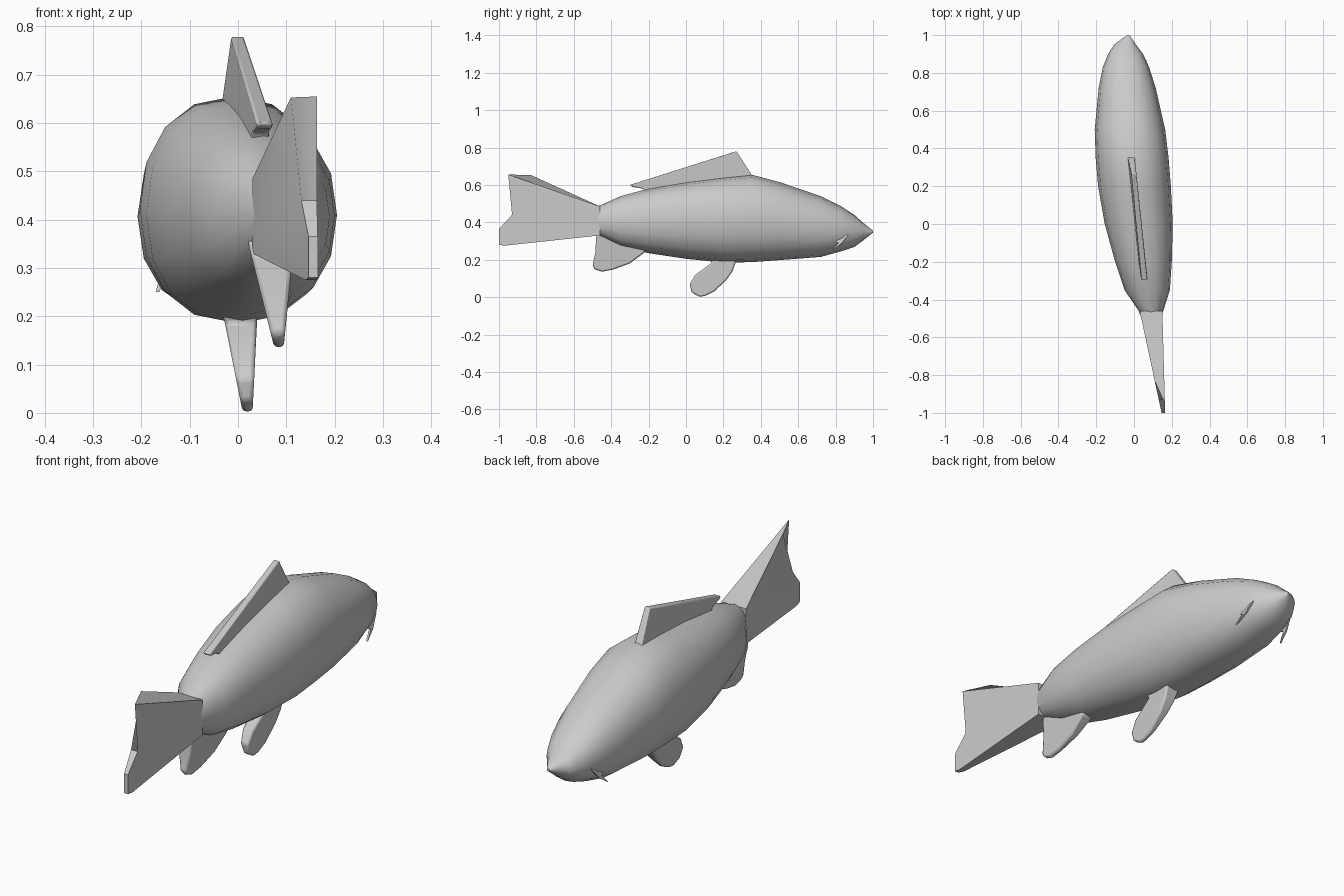
import bpy, bmesh
from math import sin, cos, tau, copysign

if "Cube" in bpy.data.objects:
    bpy.data.objects.remove(bpy.data.objects["Cube"])


def finish(name, bm, bevel=0.0):
    bmesh.ops.recalc_face_normals(bm, faces=bm.faces)
    mesh = bpy.data.meshes.new(name)
    bm.to_mesh(mesh)
    bm.free()
    ob = bpy.data.objects.new(name, mesh)
    bpy.context.collection.objects.link(ob)
    if bevel:
        mod = ob.modifiers.new("Rounded rim", 'BEVEL')
        mod.width = bevel
        mod.segments = 2
    bpy.ops.object.select_all(action='DESELECT')
    ob.select_set(True)
    bpy.context.view_layer.objects.active = ob
    bpy.ops.object.shade_smooth_by_angle(angle=0.6)
    return ob


def loft(name, sections, sides=16, power=2.2):
    """Rings along y: (y, left x, right x, bottom z, top z)."""
    bm = bmesh.new()
    rings = []
    for y, x0, x1, z0, z1 in sections:
        ring = []
        for i in range(sides):
            c, s = cos(tau * i / sides), sin(tau * i / sides)
            c = copysign(abs(c) ** (2 / power), c)
            s = copysign(abs(s) ** (2 / power), s)
            ring.append(bm.verts.new(((x0 + x1) / 2 + c * (x1 - x0) / 2, y,
                                      (z0 + z1) / 2 + s * (z1 - z0) / 2)))
        rings.append(ring)
    for a, b in zip(rings, rings[1:]):
        for i in range(sides):
            j = (i + 1) % sides
            bm.faces.new((a[i], a[j], b[j], b[i]))
    bm.faces.new(rings[0])
    bm.faces.new(rings[-1])
    return finish(name, bm)


def fin(name, left, right, left_x, right_x, bevel=0.0):
    """Slab between two (y, z) outlines; x of each side is a function of (y, z)."""
    bm = bmesh.new()
    a = [bm.verts.new((left_x(y, z), y, z)) for y, z in left]
    b = [bm.verts.new((right_x(y, z), y, z)) for y, z in right]
    bm.faces.new(a)
    bm.faces.new(b)
    for i in range(len(a)):
        j = (i + 1) % len(a)
        bm.faces.new((a[i], a[j], b[j], b[i]))
    return finish(name, bm, bevel)


# Body, slightly curved sideways
loft("body", [
    (-0.49, 0.04, 0.145, 0.335, 0.48),
    (-0.46, 0.025, 0.155, 0.325, 0.49),
    (-0.35, -0.05, 0.19, 0.27, 0.54),
    (-0.20, -0.10, 0.20, 0.235, 0.58),
    (0.00, -0.155, 0.205, 0.205, 0.615),
    (0.20, -0.19, 0.195, 0.185, 0.64),
    (0.35, -0.203, 0.183, 0.187, 0.655),
    (0.50, -0.208, 0.165, 0.198, 0.615),
    (0.72, -0.187, 0.115, 0.215, 0.54),
    (0.83, -0.165, 0.08, 0.245, 0.485),
    (0.90, -0.137, 0.048, 0.268, 0.44),
    (0.95, -0.105, 0.01, 0.305, 0.395),
    (1.00, -0.037, -0.023, 0.345, 0.355),
])

# Tail fin, a wedge thinning toward the rear
rear = [(-0.93, 0.44), (-1.0, 0.365), (-1.0, 0.28), (-0.97, 0.275), (-0.46, 0.33)]
fin("tail_fin",
    [(-0.46, 0.485), (-0.83, 0.653)] + rear,
    [(-0.46, 0.485), (-0.95, 0.655)] + rear,
    lambda y, z: 0.03 + (-0.46 - y) * 0.215,
    lambda y, z: 0.15 + (-0.46 - y) * 0.028)

# Dorsal fin
dorsal = [(0.38, 0.60), (0.35, 0.655), (0.27, 0.78), (-0.30, 0.60),
          (-0.29, 0.59), (-0.23, 0.58), (-0.20, 0.54)]
fin("dorsal_fin", dorsal, dorsal,
    lambda y, z: -0.032 + (0.35 - y) * 0.115 + (z - 0.655) * 0.07,
    lambda y, z: 0.004 + (0.35 - y) * 0.105 + (z - 0.655) * 0.0,
    0.005)

# Pelvic fin
pelvic = [(0.12, 0.23), (0.14, 0.185), (0.05, 0.12), (0.02, 0.07), (0.03, 0.025),
          (0.07, 0.002), (0.10, 0.006), (0.15, 0.03), (0.215, 0.09),
          (0.25, 0.14), (0.265, 0.185), (0.28, 0.23)]
fin("pelvic_fin", pelvic, pelvic,
    lambda y, z: 0.01 - z * 0.2,
    lambda y, z: 0.03 + z * 0.05, 0.008)

# Anal fin
anal = [(-0.44, 0.36), (-0.48, 0.325), (-0.485, 0.24), (-0.50, 0.165),
        (-0.485, 0.148), (-0.45, 0.136), (-0.39, 0.147), (-0.30, 0.18),
        (-0.22, 0.24), (-0.20, 0.30)]
fin("anal_fin", anal, anal,
    lambda y, z: 0.074 - (z - 0.14) * 0.25,
    lambda y, z: 0.095 + (z - 0.14) * 0.1, 0.008)

# Barbels hanging at the corners of the mouth
barbel = [(0.87, 0.335), (0.83, 0.325), (0.80, 0.295), (0.815, 0.29),
          (0.78, 0.25), (0.83, 0.285)]
for side, x in (("left", -0.145), ("right", 0.06)):
    out = -1 if side == "left" else 1
    fin(side + "_barbel", barbel, barbel,
        lambda y, z: x - 0.004 + out * (0.335 - z) * 0.25,
        lambda y, z: x + 0.004 + out * (0.335 - z) * 0.25)
